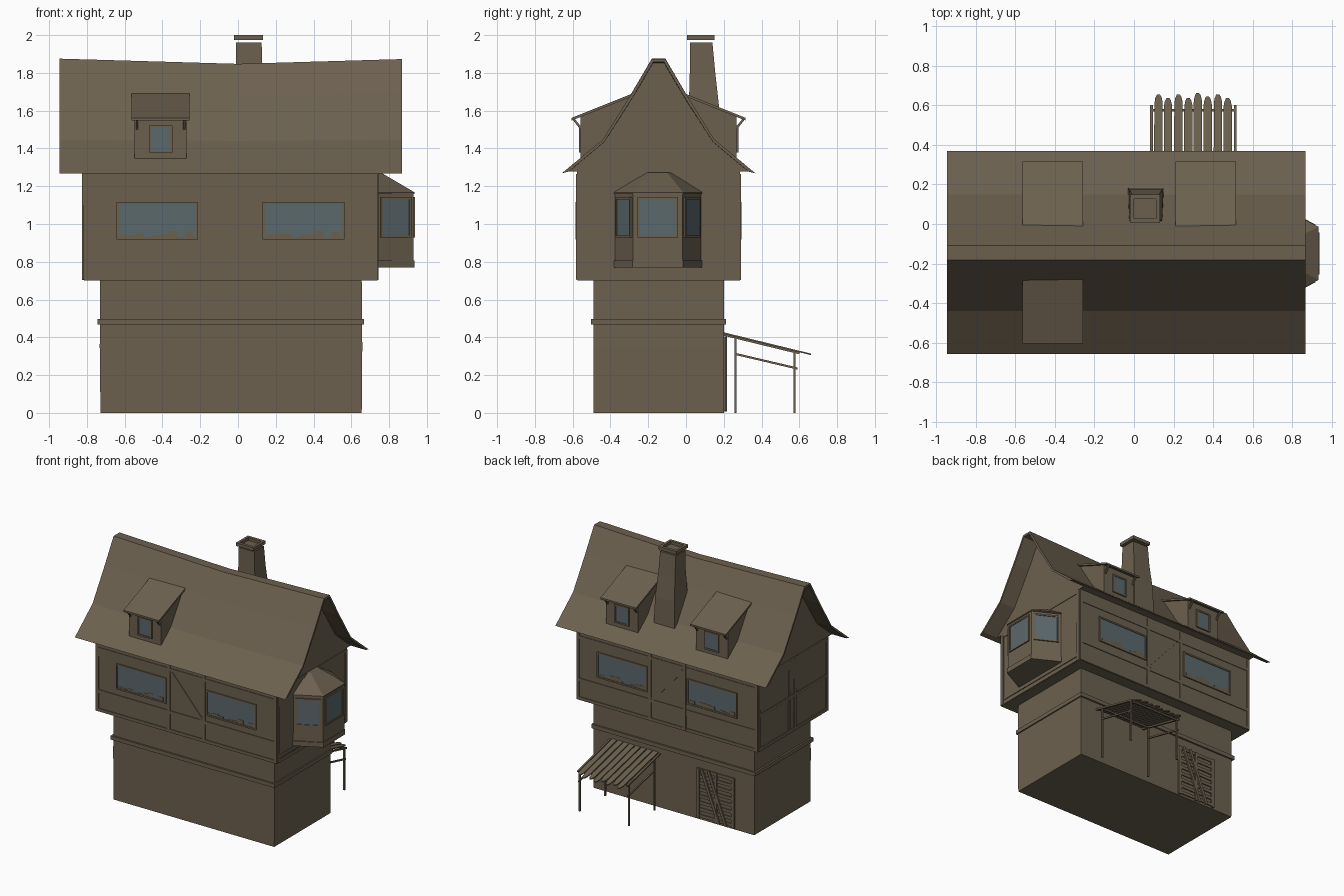
import bpy, bmesh, math, random
from mathutils import Vector, Matrix

random.seed(4)


def material(name, rgb):
    m = bpy.data.materials.new(name)
    m.diffuse_color = (*rgb, 1)
    return m


WOOD = material("brown_timber", (0.150, 0.118, 0.078))
GLASS = material("blue_grey_glass", (0.105, 0.140, 0.150))
PLANT = material("warm_brown_trim", (0.155, 0.115, 0.068))


def loft(name, rings, mat=WOOD):
    """Skin through equal-length rings of points and cap both ends."""
    bm = bmesh.new()
    vs = [[bm.verts.new(p) for p in r] for r in rings]
    n = len(vs[0])
    for a, b in zip(vs, vs[1:]):
        for i in range(n):
            j = (i + 1) % n
            bm.faces.new((a[i], a[j], b[j], b[i]))
    bm.faces.new(vs[0][::-1])
    bm.faces.new(vs[-1])
    bmesh.ops.recalc_face_normals(bm, faces=bm.faces)
    me = bpy.data.meshes.new(name)
    bm.to_mesh(me)
    bm.free()
    me.materials.append(mat)
    ob = bpy.data.objects.new(name, me)
    bpy.context.collection.objects.link(ob)
    return ob


def rect(x0, x1, y0, y1, z):
    return [(x0, y0, z), (x1, y0, z), (x1, y1, z), (x0, y1, z)]


def box(name, x0, x1, y0, y1, z0, z1, mat=WOOD):
    return loft(name, [rect(x0, x1, y0, y1, z0), rect(x0, x1, y0, y1, z1)], mat)


def beam(name, p, q, w, n, t):
    """Bar from p to q, w wide, t thick along n."""
    p, q, n = Vector(p), Vector(q), Vector(n).normalized()
    s = (q - p).cross(n).normalized() * w / 2
    h = n * t / 2
    return loft(name, [[e + s + h, e - s + h, e - s - h, e + s - h] for e in (p, q)])


def plate(name, c, u, w, h, t, mat):
    """Upright plate on a wall at c; u runs along the wall, normal is u x z."""
    c, u = Vector(c), Vector(u).normalized()
    n, z = u.cross(Vector((0, 0, 1))), Vector((0, 0, h / 2))
    ring = [c - u * w / 2 - z, c + u * w / 2 - z, c + u * w / 2 + z, c - u * w / 2 + z]
    return loft(name, [[p - n * 0.004 for p in ring], [p + n * t for p in ring]], mat)


def window(name, c, u, w, h, f=0.012):
    c, u = Vector(c), Vector(u).normalized()
    plate(name + "_glass", c, u, w, h, 0.004, GLASS)
    for s in (-1, 1):
        plate(name + "_jamb", c + u * s * (w + f) / 2, u, f, h + 2 * f, 0.009, WOOD)
        plate(name + "_rail", c + Vector((0, 0, s * (h + f) / 2)), u, w, f, 0.009, WOOD)


# Ground floor with moulding band, jettied upper storey
CY = -0.145
loft("ground_floor", [rect(-0.728, 0.655, -0.49, 0.20, 0), rect(-0.732, 0.658, -0.49, 0.20, 0.35),
                      rect(-0.73, 0.655, -0.49, 0.20, 0.71)])
box("moulding_band", -0.745, 0.667, -0.503, 0.213, 0.467, 0.497)
loft("upper_storey", [rect(-0.815, 0.738, -0.575, 0.285, 0.70), rect(-0.825, 0.74, -0.577, 0.287, 1.28)])

# Sagging bell-cast roof shell and the gable filling below it
half = [(0.513, 1.268), (0.295, 1.448), (0.143, 1.692), (0.036, 1.874)]
inner = [(0.475, 1.278), (0.287, 1.436), (0.129, 1.684), (0.028, 1.858)]


def both(pts):
    return [(CY - d, z) for d, z in pts] + [(CY + d, z) for d, z in reversed(pts)]


def station(x, prof):
    k = 0.026 * (1 - abs(x) / 0.9)
    return [(x, y, z - k * (z - 1.268) / 0.6) for y, z in prof]


shell = both(half) + both(inner)[::-1]
loft("roof", [station(x, shell) for x in (-0.945, 0, 0.868)])
loft("gable_wall", [station(x, both(inner)) for x in (-0.823, 0, 0.74)])

# Flared chimney and hollow cap
loft("chimney", [rect(-0.03, 0.15, 0.01, 0.183, 1.40), rect(-0.025, 0.143, 0.015, 0.175, 1.62),
                 rect(-0.012, 0.13, 0.02, 0.155, 1.80), rect(-0.01, 0.125, 0.022, 0.14, 1.96)])
loft("chimney_cap", [rect(-0.02, 0.132, 0.004, 0.15, 1.955 + 0.02), rect(-0.02, 0.132, 0.004, 0.15, 2.0),
                     rect(0.0, 0.112, 0.027, 0.127, 2.0), rect(0.0, 0.112, 0.027, 0.127, 1.977)])


# Shed dormers: one at the front, two at the back
def dormer(xc, s):
    def pt(x, d, z):
        return (x, CY + s * d, z)
    prof = [(0.413, 1.345), (0.413, 1.632), (0.135, 1.69), (0.135, 1.5), (0.295, 1.40)]
    prof[1] = (0.413, 1.63)
    prof = [(0.413, 1.345), (0.413, 1.628), (0.13, 1.69), (0.13, 1.5), (0.29, 1.40)]
    top = lambda d: 1.562 + (0.46 - d) * 0.40
    prof[1] = (0.413, top(0.413) - 0.008)
    loft("dormer_body", [[pt(x, d, z) for d, z in prof] for x in (xc - 0.138, xc + 0.138)])
    slab = [(0.46, top(0.46)), (0.13, top(0.13)), (0.13, top(0.13) - 0.014), (0.46, top(0.46) - 0.014)]
    loft("dormer_roof", [[pt(x, d, z) for d, z in slab] for x in (xc - 0.153, xc + 0.153)])
    window("dormer_window", pt(xc, 0.413, 1.45), (-s, 0, 0), 0.10, 0.12)
    for x in (xc - 0.125, xc + 0.125):
        beam("dormer_bracket", pt(x, 0.45, 1.555), pt(x, 0.41, 1.505), 0.012, (1, 0, 0), 0.012)


dormer(-0.41, -1)
dormer(-0.41, 1)
dormer(0.363, 1)


# Bay window on the right side
def bay(z, g=0.0):
    return [(0.72, -0.375 - g, z), (0.74 + g, -0.375 - g, z), (0.928 + g, -0.28 - g * 0.5, z),
            (0.928 + g, -0.018 + g * 0.5, z), (0.74 + g, 0.08 + g, z), (0.72, 0.08 + g, z)]


loft("bay_body", [bay(0.775), bay(1.165)])
loft("bay_skirt", [bay(0.77, 0.006), bay(0.808, 0.006)])
loft("bay_roof", [bay(1.160, 0.006), bay(1.168, 0.006),
                  [(0.72, -0.21, 1.272), (0.74, -0.21, 1.272), (0.757, -0.19, 1.272),
                   (0.757, -0.10, 1.272), (0.74, -0.08, 1.272), (0.72, -0.08, 1.272)]])
window("bay_front_window", (0.928, -0.149, 1.035), (0, 1, 0), 0.19, 0.19)
window("bay_side_window", (0.834, -0.3275, 1.035), (0.188, 0.095, 0), 0.155, 0.19)
window("bay_side_window", (0.834, 0.031, 1.035), (-0.188, 0.098, 0), 0.155, 0.19)

# Long windows, ragged trim along the sills, and timber framing front and back
for y, s in ((-0.576, -1), (0.286, 1)):
    u, n = Vector((-s, 0, 0)), (0, 1, 0)
    for xc in (-0.427, 0.347):
        window("long_window", (xc, y, 1.018), u, 0.408, 0.175)
        for i in range(9):
            h = random.uniform(0.008, 0.035)
            if i not in (3, 7):
                plate("sill_trim", (xc - 0.175 + i * 0.043, y, 0.931 + h / 2), u, 0.043, h, 0.006, PLANT)
    for x in (-0.808, -0.19, 0.11, 0.728):
        plate("timber_post", (x, y, 0.985), u, 0.024, 0.56, 0.006, WOOD)
    for z in (0.715, 0.86, 1.19):
        plate("timber_rail", (-0.04, y, z), u, 1.55, 0.024, 0.005, WOOD)
    beam("timber_brace", (-0.17, y, 1.17), (0.09, y, 0.875), 0.024, n, 0.010)

# Timber framing on both ends
for x, s in ((-0.82, -1), (0.739, 1)):
    u = (0, s, 0)
    for y in (-0.56, 0.27) + ((-0.10, -0.17) if s < 0 else ()):
        plate("end_post", (x, y, 0.985), u, 0.024, 0.56, 0.006, WOOD)
    for z in (0.715, 0.98 if s < 0 else 0.75, 1.26):
        plate("end_rail", (x, CY, z), u, 0.85, 0.024, 0.005, WOOD)

# Lean-to canopy at the back: posts, rails and worn planks
slope = lambda y: 0.42 - 0.244 * (y - 0.21)
for x in (0.088, 0.512):
    for y in (0.262, 0.575):
        box("canopy_post", x - 0.006, x + 0.006, y - 0.006, y + 0.006, 0, slope(y) - 0.006)
    beam("canopy_side_beam", (x, 0.2, slope(0.2) - 0.008), (x, 0.60, slope(0.60) - 0.008), 0.012, (1, 0, 0), 0.014)
    beam("canopy_rail", (x, 0.262, 0.312), (x, 0.59, 0.235), 0.011, (1, 0, 0), 0.011)
for y in (0.262, 0.575):
    box("canopy_cross_beam", 0.088, 0.512, y - 0.006, y + 0.006, slope(y) - 0.017, slope(y) - 0.005)
for i, end in enumerate((0.655, 0.637, 0.655, 0.637, 0.662, 0.645, 0.655, 0.637)):
    xc, w = 0.121 + i * 0.0505, 0.021
    tilt = random.uniform(-0.004, 0.004)
    shape = [(-w, 0.2), (w, 0.2), (w + tilt, end - 0.04), (w * 0.7 + tilt, end - 0.012), (0.3 * w + tilt, end),
             (-0.4 * w + tilt, end), (-w * 0.8 + tilt, end - 0.018), (-w + tilt, end - 0.045)]
    loft("canopy_plank", [[(xc + dx, y, slope(y) + dz) for dx, y in shape] for dz in (-0.004, 0.004)])

# Slatted, braced back door
for x in (-0.55, -0.40, -0.25):
    box("door_stile", x - 0.012, x + 0.012, 0.195, 0.212, 0.01, 0.40)
for i in range(8):
    z = 0.03 + i * 0.051
    box("door_slat", -0.555, -0.245, 0.195, 0.208, z - 0.012, z + 0.012)
for dx in (0, -0.06):
    beam("door_brace", (-0.28 + dx, 0.21, 0.40), (-0.43 + dx, 0.21, 0.01), 0.022, (0, 1, 0), 0.012)
